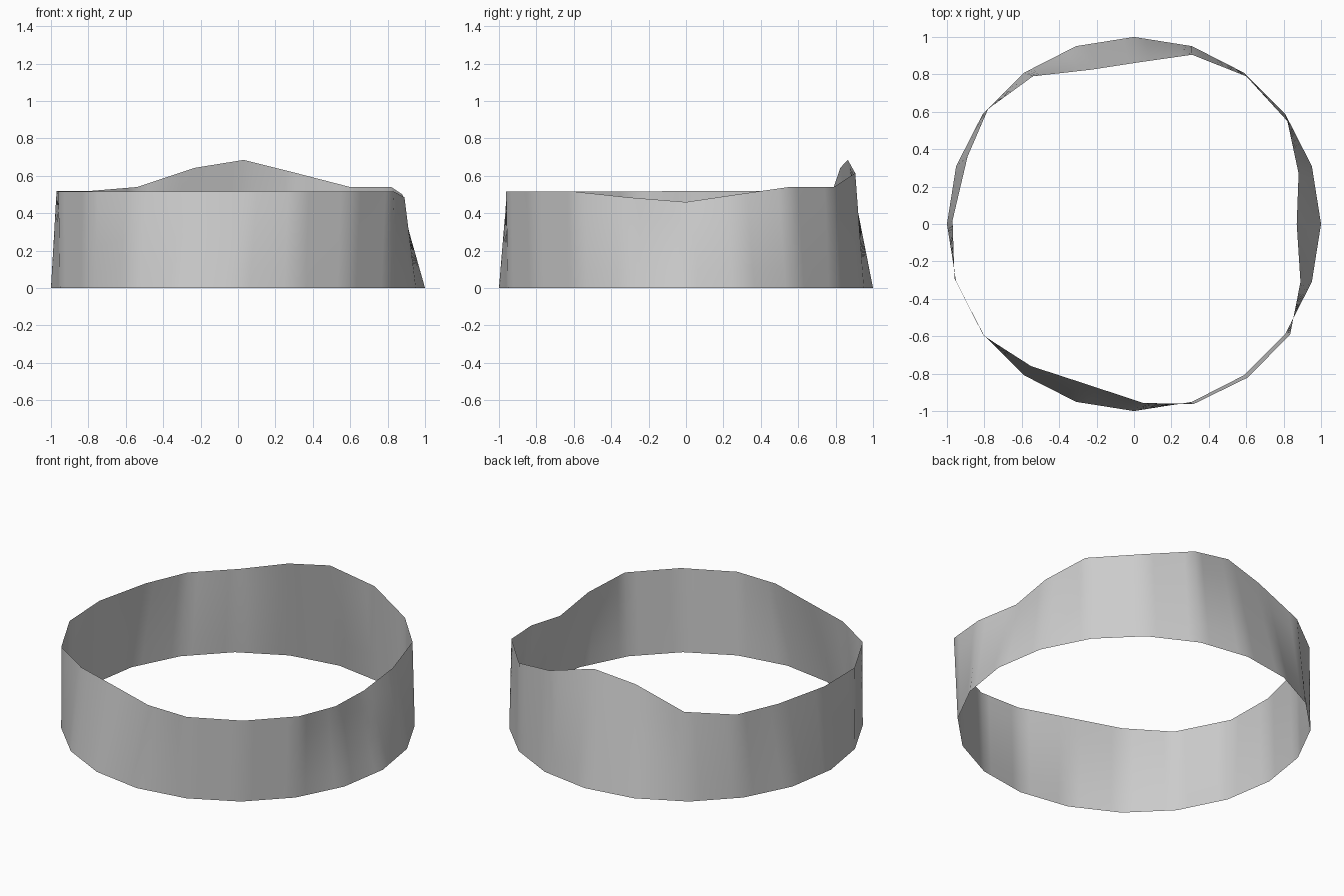
import bpy, bmesh
from math import cos, sin, tau
from mathutils import Vector

if "Cube" in bpy.data.objects:
    bpy.data.objects.remove(bpy.data.objects["Cube"])

SIDES, ACROSS, UP = 20, 5, 5   # outline sides, patches per side, patches in height

# Uneven upper rim, one point per side, anticlockwise from +x
RIM = [(.87, 0, .46), (.88, .27, .50), (.82, .55, .54), (.60, .79, .54),
       (.31, .905, .615), (.03, .865, .685), (-.23, .825, .643), (-.54, .79, .54),
       (-.78, .615, .52), (-.89, .36, .52), (-.97, .02, .52), (-.96, -.29, .515),
       (-.80, -.60, .515), (-.55, -.76, .515), (-.25, -.858, .515), (.05, -.957, .515),
       (.32, -.962, .515), (.61, -.82, .515), (.835, -.59, .515), (.89, -.31, .485)]
rim = [Vector(p) for p in RIM]

# Regular 20-sided base outline
base = [Vector((cos(tau * i / SIDES), sin(tau * i / SIDES), 0)) for i in range(SIDES)]


def around(ring, n):
    """Point n along a ring, with straight steps between its corners."""
    i, part = divmod(n, ACROSS)
    return ring[i].lerp(ring[(i + 1) % SIDES], part / ACROSS)


# Thin open band stretched between base and rim
bm = bmesh.new()
count = SIDES * ACROSS
rows = [[bm.verts.new(around(base, n).lerp(around(rim, n), r / UP)) for n in range(count)]
        for r in range(UP + 1)]
for low, high in zip(rows, rows[1:]):
    for n in range(count):
        m = (n + 1) % count
        bm.faces.new((low[n], low[m], high[m], high[n])).smooth = True

mesh = bpy.data.meshes.new("band")
bm.to_mesh(mesh)
bm.free()
band = bpy.data.objects.new("band", mesh)
bpy.context.collection.objects.link(band)
